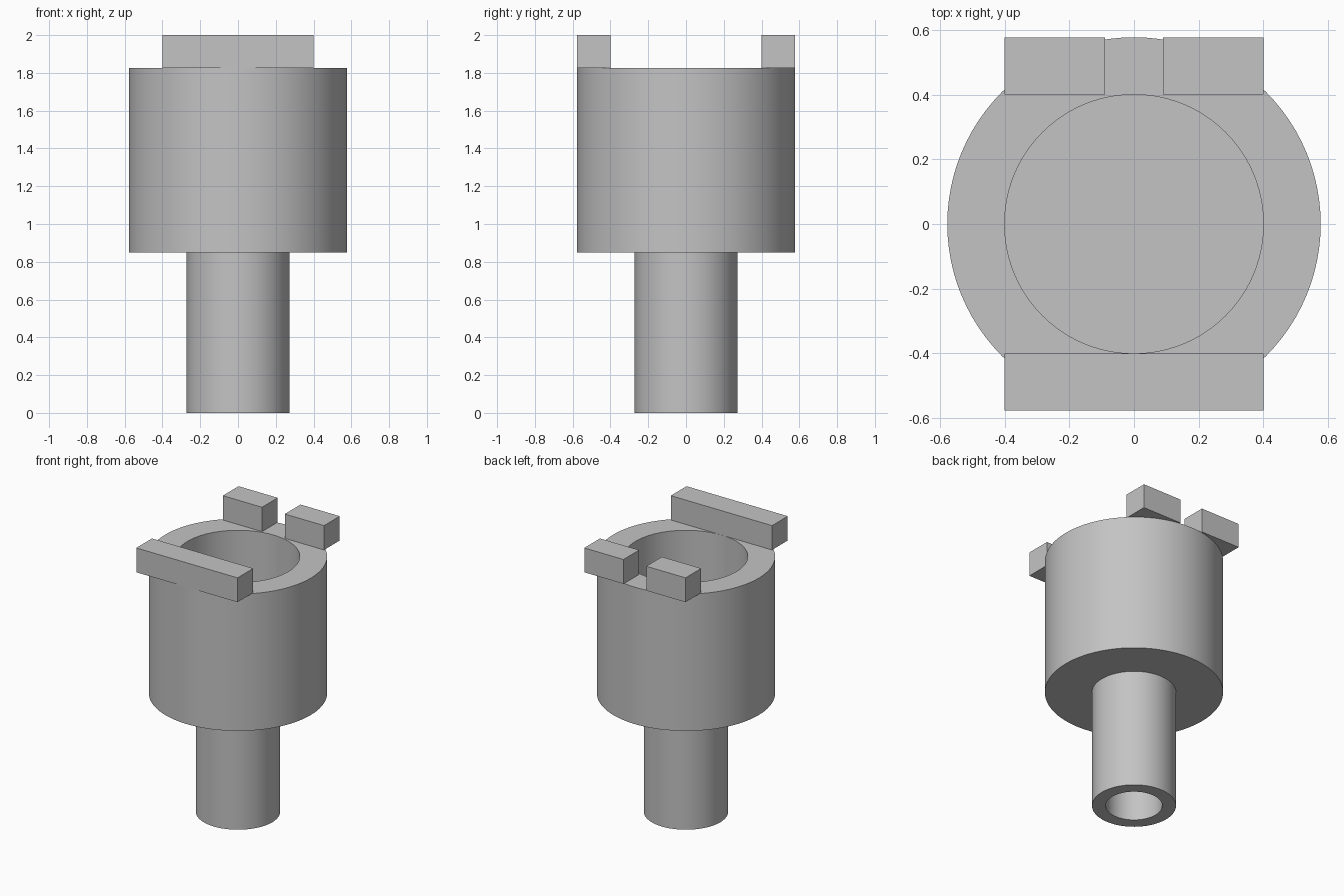
import bpy, bmesh, math

cube = bpy.data.objects.get("Cube")
if cube:
    bpy.data.objects.remove(cube)

# Main dimensions
OUTER, BORE = 0.577, 0.40
STEM, STEM_BORE = 0.272, 0.183
SHOULDER, FLOOR, RIM, TOP = 0.848, 1.02, 1.826, 2.0

grey = bpy.data.materials.new("plain grey")
grey.use_nodes = True
colour = (0.55, 0.55, 0.55, 1)
grey.diffuse_color = colour
grey.node_tree.nodes["Principled BSDF"].inputs["Base Color"].default_value = colour


def add_object(name, bm):
    bmesh.ops.recalc_face_normals(bm, faces=bm.faces)
    mesh = bpy.data.meshes.new(name)
    bm.to_mesh(mesh)
    bm.free()
    mesh.materials.append(grey)
    obj = bpy.data.objects.new(name, mesh)
    bpy.context.collection.objects.link(obj)
    return obj


def lathe(name, profile, steps=96):
    bm = bmesh.new()
    verts = [bm.verts.new((r, 0, z)) for r, z in profile]
    edges = [bm.edges.new(pair) for pair in zip(verts, verts[1:])]
    bmesh.ops.spin(bm, geom=verts + edges, axis=(0, 0, 1), cent=(0, 0, 0),
                   angle=math.tau, steps=steps, use_duplicate=False)
    bmesh.ops.remove_doubles(bm, verts=bm.verts, dist=0.0001)
    obj = add_object(name, bm)
    bpy.ops.object.select_all(action="DESELECT")
    obj.select_set(True)
    bpy.context.view_layer.objects.active = obj
    bpy.ops.object.shade_smooth_by_angle(angle=math.radians(30))
    return obj


def block(name, x0, x1, y0, y1):
    bm = bmesh.new()
    bmesh.ops.create_cube(bm, size=1)
    for v in bm.verts:
        v.co = (x1 if v.co.x > 0 else x0,
                y1 if v.co.y > 0 else y0,
                TOP if v.co.z > 0 else RIM)
    return add_object(name, bm)


# Cup with a closed floor, on a stem bored from below
lathe("cup_and_stem", [
    (0, SHOULDER), (STEM_BORE, SHOULDER), (STEM_BORE, 0), (STEM, 0),
    (STEM, SHOULDER), (OUTER, SHOULDER), (OUTER, RIM), (BORE, RIM),
    (BORE, FLOOR), (0, FLOOR)])

# Raised blocks on the rim: one long at the front, a split pair at the back
block("front_block", -BORE, BORE, -OUTER, -BORE)
block("back_block_left", 0.09, BORE, BORE, OUTER)
block("back_block_right", -BORE, -0.09, BORE, OUTER)
